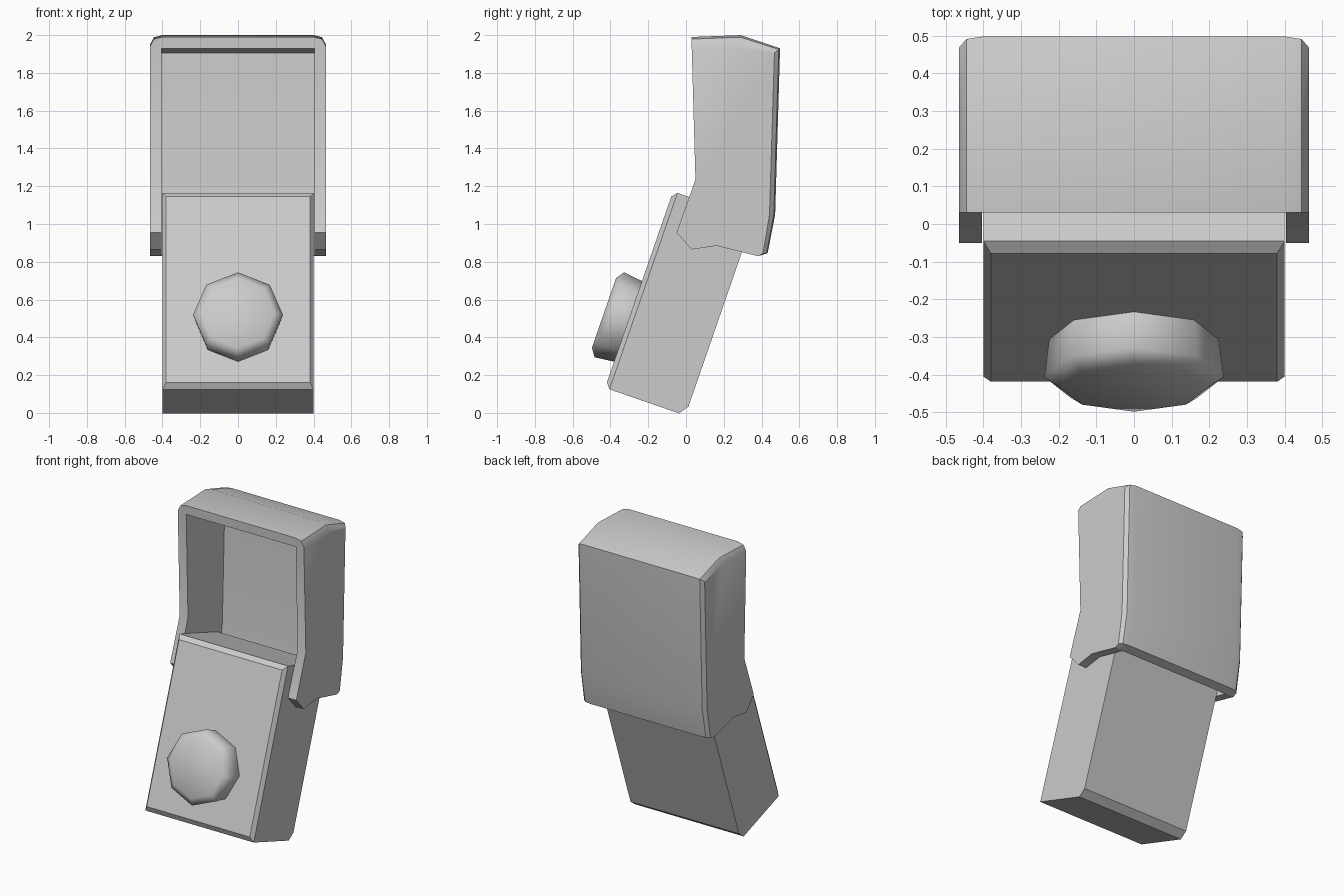
import bpy, bmesh, math
from mathutils import Matrix, Vector

cube = bpy.data.objects.get("Cube")
if cube:
    bpy.data.objects.remove(cube, do_unlink=True)

# Single grey material
grey = bpy.data.materials.new("light_grey")
grey.use_nodes = True
GREY = (0.6, 0.6, 0.6, 1.0)
grey.diffuse_color = GREY
grey.node_tree.nodes["Principled BSDF"].inputs["Base Color"].default_value = GREY


def loft(name, rings, matrix=Matrix()):
    """Skin equal-length rings into a closed solid."""
    bm = bmesh.new()
    loops = [[bm.verts.new(matrix @ Vector(p)) for p in ring] for ring in rings]
    n = len(loops[0])
    for a, b in zip(loops, loops[1:]):
        for i in range(n):
            j = (i + 1) % n
            bm.faces.new((a[i], a[j], b[j], b[i]))
    bm.faces.new(loops[0])
    bm.faces.new(loops[-1])
    bmesh.ops.recalc_face_normals(bm, faces=bm.faces)
    mesh = bpy.data.meshes.new(name)
    bm.to_mesh(mesh)
    bm.free()
    mesh.materials.append(grey)
    obj = bpy.data.objects.new(name, mesh)
    bpy.context.collection.objects.link(obj)
    return obj


def select(obj):
    bpy.ops.object.select_all(action="DESELECT")
    obj.select_set(True)
    bpy.context.view_layer.objects.active = obj


def smooth(obj, degrees):
    select(obj)
    bpy.ops.object.shade_smooth_by_angle(angle=math.radians(degrees))


# Leaning frame shared by the body and the knob: local z runs up the front face
lean = Matrix.Translation((0, -0.405, 0.125)) @ Matrix.Rotation(math.radians(-19.1), 4, "X")

# Leaning body: (depth, half width, bottom, top) with chamfered front and back foot
sections = [(-0.025, 0.38, 0.03, 1.07), (0, 0.40, 0, 1.10),
            (0.39, 0.40, 0, 1.10), (0.425, 0.40, 0.05, 1.10)]
body = loft("body", [[(-w, d, lo), (w, d, lo), (w, d, hi), (-w, d, hi)]
                     for d, w, lo, hi in sections], lean)
smooth(body, 30)

# Eight-sided knob: (depth, radius)
knob = loft("knob", [[(r * math.cos(k * math.pi / 4), d, 0.372 + r * math.sin(k * math.pi / 4))
                      for k in range(8)]
                     for d, r in [(-0.02, 0.225), (-0.13, 0.238), (-0.16, 0.195)]], lean)
smooth(knob, 60)

# Cover outline (y, z), with the direction each point moves in at the side bevel
outline = [((0.03, 1.99), (0, -1.6)), ((0.29, 2.0), (-0.3, -1.6)),
           ((0.498, 1.93), (-1, -0.8)), ((0.472, 1.05), (-1, 0)),
           ((0.432, 0.845), (-0.8, 0)), ((0.38, 0.83), (0, 0)),
           ((0.16, 0.885), (0, 0)), ((0.03, 0.865), (0, 0)),
           ((-0.05, 0.955), (0, 0)), ((0.05, 1.235), (0, 0))]
stations = [(0.465, 0.03), (0.445, 0.007), (0.40, 0)]
stations = [(-x, s) for x, s in stations] + stations[::-1]
cover = loft("cover", [[(x, y + s * dy, z + s * dz) for (y, z), (dy, dz) in outline]
                       for x, s in stations])

# Hollow the cover, leaving it open at the front and the bottom
hollow = [(-0.3, 1.93), (0.03, 1.93), (0.27, 1.94), (0.44, 1.905),
          (0.412, 1.06), (0.375, 0.83), (0.335, 0.6), (-0.3, 0.6)]
cutter = loft("cover_cutter", [[(x, y, z) for y, z in hollow] for x in (-0.404, 0.404)])
cutter.hide_render = True
cut = cover.modifiers.new("hollow", "BOOLEAN")
cut.operation = "DIFFERENCE"
cut.solver = "EXACT"
cut.object = cutter
select(cover)
bpy.ops.object.modifier_apply(modifier=cut.name)
bpy.data.objects.remove(cutter, do_unlink=True)
smooth(cover, 30)
